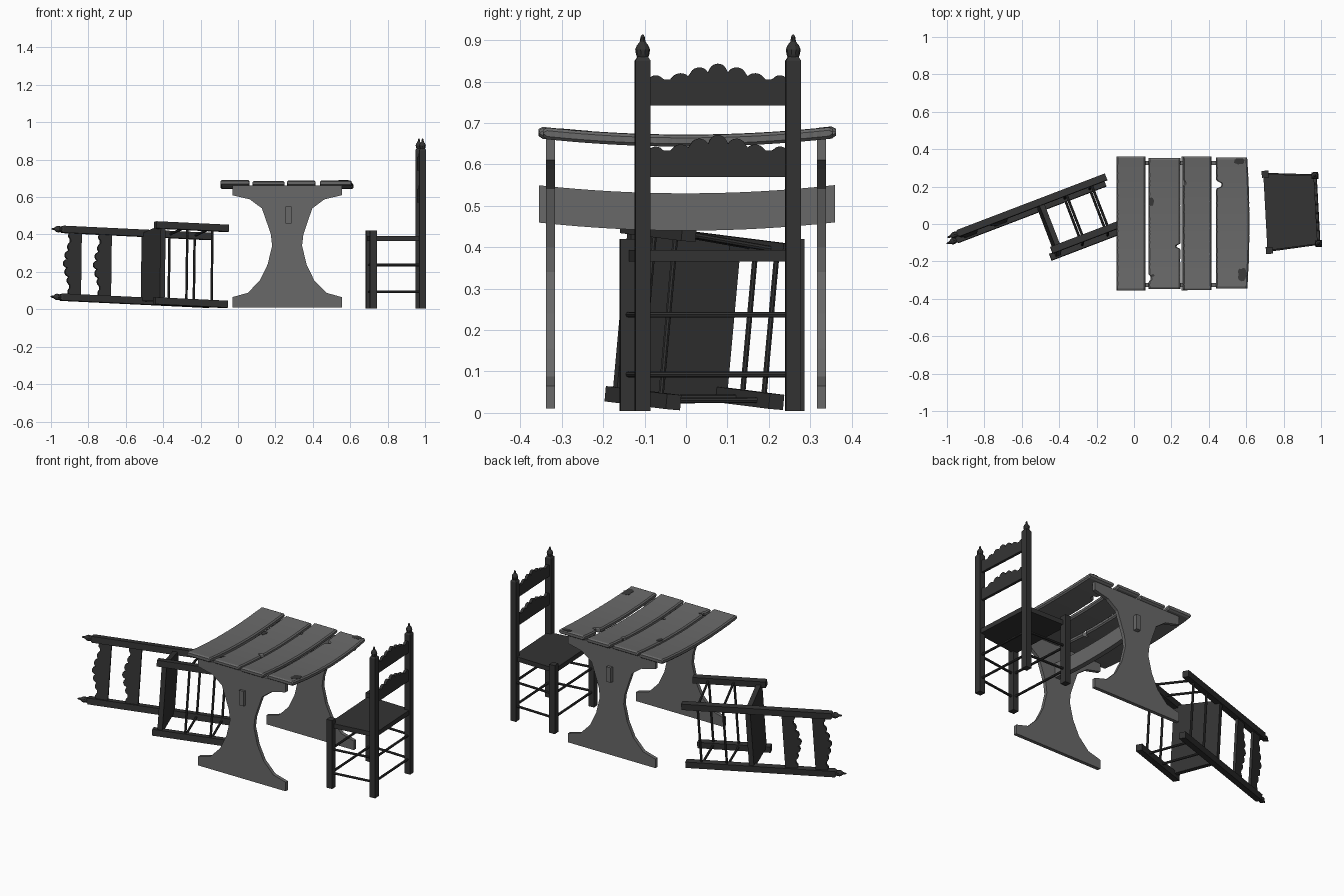
import bpy, bmesh, math, random
from mathutils import Matrix, Vector

random.seed(4)
cube = bpy.data.objects.get("Cube")
if cube:
    bpy.data.objects.remove(cube, do_unlink=True)


def material(name, value):
    m = bpy.data.materials.new(name)
    m.use_nodes = True
    colour = (value, value, value, 1)
    m.diffuse_color = colour
    m.node_tree.nodes["Principled BSDF"].inputs["Base Color"].default_value = colour
    return m


TABLE = material("grey wood", 0.14)
CHAIR = material("dark wood", 0.033)
KNOT = material("knot dark grey", 0.04)


def finish(bm, name, mat, matrix=None):
    if matrix:
        bm.transform(matrix)
    bmesh.ops.recalc_face_normals(bm, faces=bm.faces)
    mesh = bpy.data.meshes.new(name)
    bm.to_mesh(mesh)
    bm.free()
    mesh.materials.append(mat)
    ob = bpy.data.objects.new(name, mesh)
    bpy.context.collection.objects.link(ob)
    return ob


def loft(rings, name, mat, matrix=None):
    """Skin a list of equal closed rings and cap both ends."""
    bm = bmesh.new()
    rows = [[bm.verts.new(p) for p in ring] for ring in rings]
    n = len(rows[0])
    for a, b in zip(rows, rows[1:]):
        for i in range(n):
            bm.faces.new((a[i], a[(i + 1) % n], b[(i + 1) % n], b[i]))
    bm.faces.new(rows[0])
    bm.faces.new(rows[-1])
    return finish(bm, name, mat, matrix)


def slab(outline, y, thick, name, mat, matrix=None):
    """Extrude an x-z outline along y."""
    rings = [[(x, y + s * thick / 2, z) for x, z in outline] for s in (-1, 1)]
    return loft(rings, name, mat, matrix)


def rung(a, b, radius, name, matrix):
    a, b = Vector(a), Vector(b)
    d = b - a
    bm = bmesh.new()
    bmesh.ops.create_cone(bm, cap_ends=True, segments=8, radius1=radius, radius2=radius, depth=d.length)
    bm.transform(Matrix.Translation((a + b) / 2) @ d.to_track_quat("Z", "Y").to_matrix().to_4x4())
    finish(bm, name, CHAIR, matrix)


def square(x, y, z, h):
    return [(x - h, y - h, z), (x + h, y - h, z), (x + h, y + h, z), (x - h, y + h, z)]


# ---------- chair ----------
BACK, FRONT, DEPTH, POST = 0.182, 0.204, 0.265, 0.0185
BUMPS = [(0, 0.022, 0.816), (0.045, 0.024, 0.805), (0.09, 0.026, 0.789), (0.15, 0.02, 0.79)]


def scallop(x):
    z = 0.8
    for c, r, base in BUMPS:
        d = abs(abs(x) - c)
        if d < r:
            z = max(z, base + math.sqrt(r * r - d * d))
    return z


def chair(prefix, origin, back, up):
    up = Vector(up).normalized()
    back = Vector(back)
    back = (back - up * back.dot(up)).normalized()
    m = Matrix((back.cross(up), back, up)).transposed().to_4x4()
    m.translation = origin

    for side, s in (("left", 1), ("right", -1)):
        # posts, with a turned finial on each back post
        loft([square(s * BACK, 0, z, POST) for z in (0, 0.845)] + [square(s * BACK, 0, 0.855, 0.012)],
             f"{prefix}_back_post_{side}", CHAIR, m)
        profile = [(0.85, 0.012), (0.86, 0.016), (0.872, 0.018), (0.882, 0.014),
                   (0.891, 0.007), (0.903, 0.005), (0.908, 0.002)]
        loft([[(s * BACK + r * math.cos(k * math.tau / 10), r * math.sin(k * math.tau / 10), z)
               for k in range(10)] for z, r in profile], f"{prefix}_finial_{side}", CHAIR, m)
        loft([square(s * FRONT, -DEPTH, z, POST) for z in (0, 0.415)],
             f"{prefix}_front_leg_{side}", CHAIR, m)
        for z in (0.088, 0.232):
            rung((s * BACK, 0, z), (s * FRONT, -DEPTH, z), 0.007, f"{prefix}_side_rung_{side}", m)

    for z in (0.088, 0.232):
        rung((-BACK, 0, z), (BACK, 0, z), 0.007, f"{prefix}_back_rung", m)
        rung((-FRONT - 0.01, -DEPTH, z), (FRONT + 0.01, -DEPTH, z), 0.007, f"{prefix}_front_rung", m)

    # seat panel
    corners = [(-FRONT, -DEPTH - 0.01), (FRONT, -DEPTH - 0.01), (BACK, 0.01), (-BACK, 0.01)]
    loft([[(x, y, z) for x, y in corners] for z in (0.36, 0.388)], f"{prefix}_seat", CHAIR, m)

    # scalloped back slats
    half = BACK - POST / 2
    xs = [half * (k / 36 - 1) for k in range(73)]
    for label, drop in (("upper", 0), ("lower", 0.172)):
        outline = [(half, 0.737 - drop), (-half, 0.737 - drop)]
        outline = outline[::-1] + [(x, scallop(x) - drop) for x in reversed(xs)]
        slab(outline, 0, 0.016, f"{prefix}_{label}_slat", CHAIR, m)


chair("standing_chair", (0.977, 0.077, 0.005), (0.9985, 0.054, 0), (0, 0, 1))
chair("fallen_chair", (-0.152, 0.235, 0.208), (-0.36, 0.93, -0.08), (-0.932, -0.356, 0.045))

# ---------- table ----------
MID = 0.2625


def sag(y):
    return 0.643 + 0.02 * (y / 0.36) ** 2


def plank(index, x0, x1, y0, y1, thick, notches=(), bow=0.0):
    rings = []
    rows = 72
    for k in range(rows + 1):
        y = y0 + (y1 - y0) * k / rows
        edge = [x0, x1 + bow * (1 - (y / 0.36) ** 2)]
        for side, ny, depth, half in notches:
            cut = depth * min(1, 1.6 * max(0, 1 - abs(y - ny) / half))
            edge[side] += cut if side == 0 else -cut
        a, b = (e + random.uniform(-0.0008, 0.0008) for e in edge)
        c = 0.007
        # rounded off at the plank ends
        e = 0.006 if k in (0, rows) else 0
        lo, hi = sag(y) + e, sag(y) + thick - e
        rings.append([(a + c, y, lo), (b - c, y, lo), (b, y, lo + c), (b, y, hi - c),
                      (b - c, y, hi), (a + c, y, hi), (a, y, hi - c), (a, y, lo + c)])
    loft(rings, f"table_plank_{index}", TABLE)


plank(1, -0.094, 0.061, -0.356, 0.362, 0.029)
plank(2, 0.077, 0.248, -0.347, 0.352, 0.026, [(1, -0.12, 0.02, 0.014), (0, -0.29, 0.012, 0.02)])
plank(3, 0.262, 0.414, -0.354, 0.362, 0.027, [(0, 0.22, 0.01, 0.015)])
plank(4, 0.438, 0.605, -0.345, 0.355, 0.028, [(0, 0.21, 0.03, 0.022)], bow=0.012)

# dark worn patches lying on the planks
for x, y, rx, ry, thick in ((0.093, 0.12, 0.014, 0.027, 0.026), (0.1, -0.275, 0.01, 0.008, 0.026),
                            (0.562, 0.335, 0.03, 0.019, 0.028), (0.58, -0.27, 0.027, 0.04, 0.028)):
    ring = []
    for k in range(14):
        a, r = k * math.tau / 14, random.uniform(0.75, 1.05)
        px, py = x + rx * r * math.cos(a), y + ry * r * math.sin(a)
        ring.append((px, py, sag(py) + thick))
    loft([[(p[0], p[1], p[2] + dz) for p in ring] for dz in (-0.001, 0.0015)], "worn_patch", KNOT)

# waisted end panels
side = [(0.293, 0.01), (0.293, 0.065), (0.21, 0.088), (0.145, 0.155), (0.104, 0.24), (0.08, 0.34),
        (0.087, 0.4), (0.107, 0.46), (0.135, 0.54), (0.2, 0.588), (0.293, 0.61), (0.293, 0.662)]
outline = [(MID + w, z) for w, z in side] + [(MID - w, z) for w, z in reversed(side)]
for label, y in (("front", -0.327), ("back", 0.327)):
    slab(outline, y, 0.021, f"table_{label}_panel", TABLE)

# sagging stretcher running through both panels
rings = []
for k in range(17):
    y = -0.355 + 0.715 * k / 16
    z = sag(y) - 0.203 + 0.09 - 0.09
    rings.append([(0.255, y, z), (0.285, y, z), (0.285, y, z + 0.09), (0.255, y, z + 0.09)])
loft(rings, "table_stretcher", TABLE)
